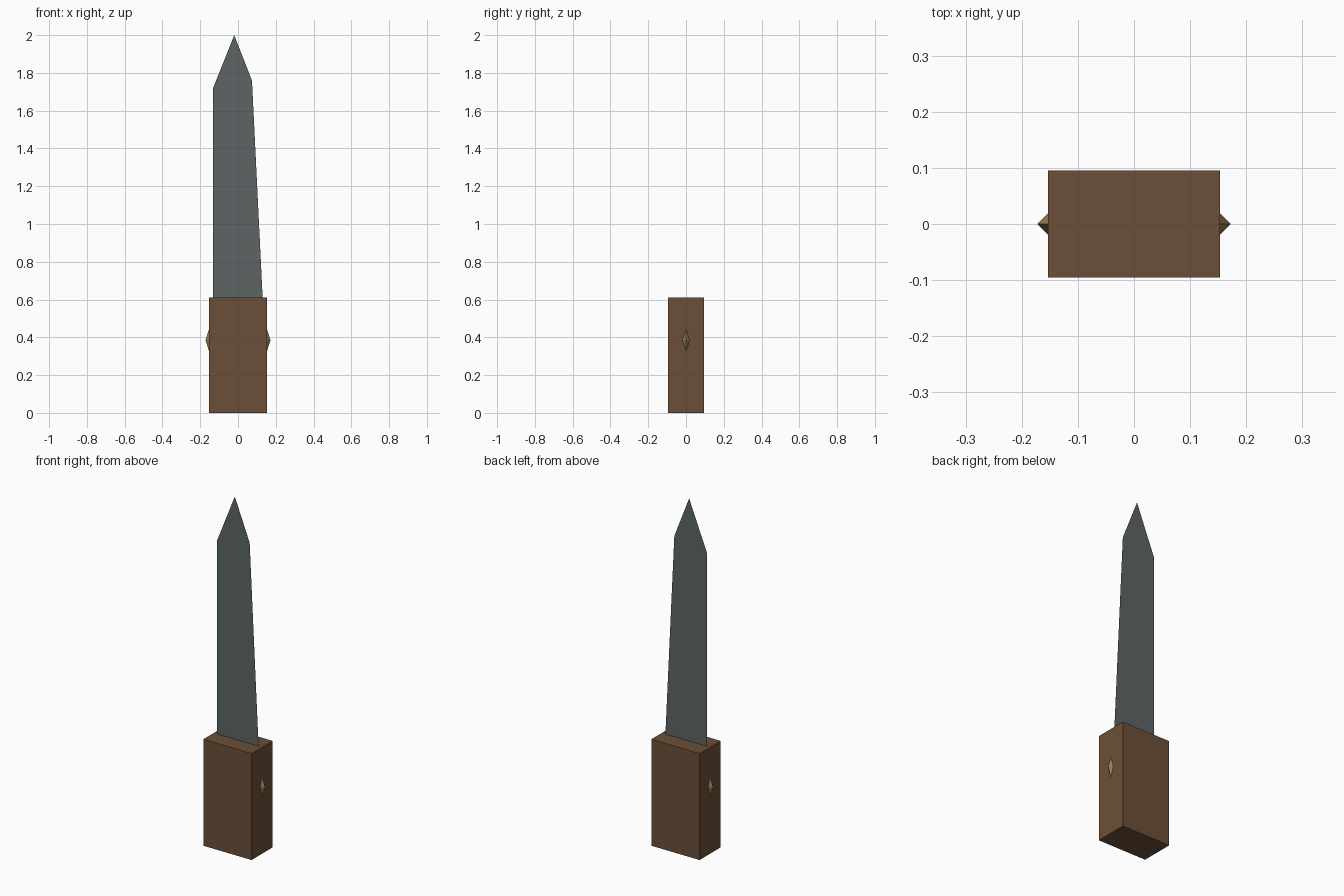
import bpy, bmesh
from math import radians
from mathutils import Matrix

if "Cube" in bpy.data.objects:
    bpy.data.objects.remove(bpy.data.objects["Cube"])


def material(name, srgb):
    mat = bpy.data.materials.new(name)
    lin = [((c / 255 + 0.055) / 1.055) ** 2.4 for c in srgb]
    mat.diffuse_color = (*lin, 1)
    mat.use_nodes = True
    mat.node_tree.nodes["Principled BSDF"].inputs["Base Color"].default_value = mat.diffuse_color
    return mat


def add_object(name, bm, mat):
    mesh = bpy.data.meshes.new(name)
    bm.to_mesh(mesh)
    bm.free()
    mesh.materials.append(mat)
    obj = bpy.data.objects.new(name, mesh)
    bpy.context.collection.objects.link(obj)
    return obj


wood = material("brown wood", (107, 80, 56))
steel = material("grey steel", (93, 100, 100))
brass = material("dull brass", (156, 128, 84))

HX, HY, HZ = 0.153, 0.095, 0.61  # handle half width, half depth, height

# Handle: plain block
bm = bmesh.new()
bmesh.ops.create_cube(bm, size=1, matrix=Matrix.Translation((0, 0, HZ / 2))
                      @ Matrix.Diagonal((2 * HX, 2 * HY, HZ, 1)))
add_object("handle", bm, wood)

# Blade: paper-thin flat outline, seated slightly in the handle
outline = [(-0.132, 0.60), (0.131, 0.60), (0.074, 1.76), (-0.02, 2.0), (-0.132, 1.72)]
bm = bmesh.new()
bm.faces.new([bm.verts.new((x, 0, z)) for x, z in outline])
add_object("blade", bm, steel)

# Studs: tall four-sided points on both narrow sides of the handle
for side, label in ((1, "right"), (-1, "left")):
    bm = bmesh.new()
    bmesh.ops.create_cone(bm, segments=4, radius1=1, radius2=0, depth=1, cap_ends=False,
                          matrix=Matrix.Translation((0, 0, 0.5)))
    bmesh.ops.remove_doubles(bm, verts=bm.verts, dist=1e-4)
    bm.transform(Matrix.Translation((side * HX, 0, 0.385))
                 @ Matrix.Diagonal((0.019, 0.019, 0.06, 1))
                 @ Matrix.Rotation(radians(90 * side), 4, 'Y'))
    add_object(label + "_stud", bm, brass)
